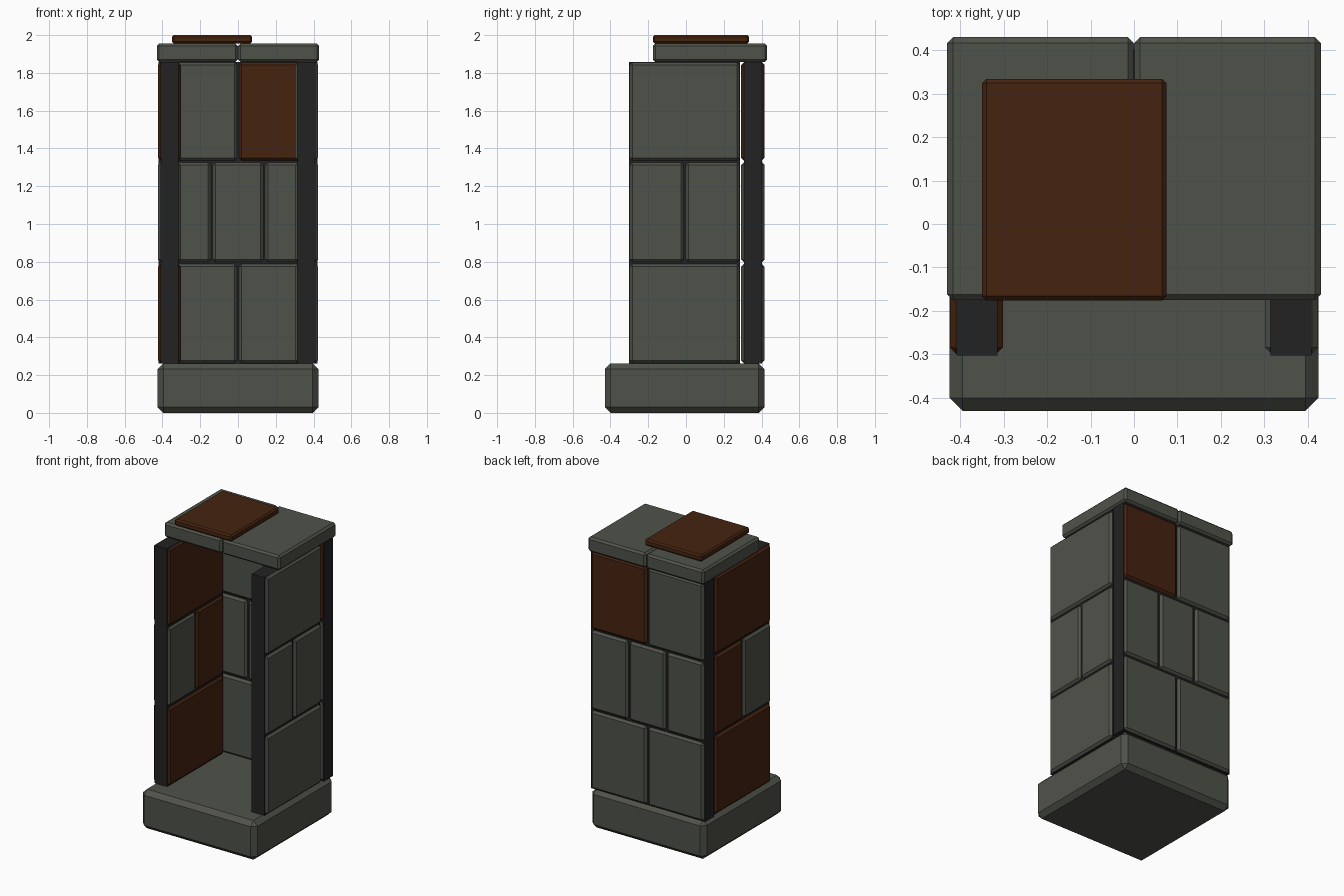
import bpy, bmesh
from mathutils import Vector

if "Cube" in bpy.data.objects:
    bpy.data.objects.remove(bpy.data.objects["Cube"])


def material(name, rgb):
    m = bpy.data.materials.new(name)
    m.diffuse_color = (*rgb, 1.0)
    m.use_nodes = True
    m.node_tree.nodes["Principled BSDF"].inputs["Base Color"].default_value = m.diffuse_color
    return m


STONE = material("grey stone", (0.078, 0.084, 0.068))
BROWN = material("brown stone", (0.060, 0.017, 0.005))
MORTAR = material("dark mortar", (0.016, 0.016, 0.016))


def block(name, lo, hi, mat, bevel=0.0):
    """Box between two corners with single-step chamfered edges."""
    lo, hi = Vector(lo), Vector(hi)
    bm = bmesh.new()
    bmesh.ops.create_cube(bm, size=1.0)
    for v in bm.verts:
        v.co = Vector([(lo[i] + hi[i]) / 2 + v.co[i] * (hi[i] - lo[i]) for i in range(3)])
    if bevel:
        bmesh.ops.bevel(bm, geom=bm.edges[:], offset=bevel, offset_type='OFFSET',
                        segments=1, profile=0.5, affect='EDGES')
    mesh = bpy.data.meshes.new(name)
    bm.to_mesh(mesh)
    bm.free()
    mesh.materials.append(mat)
    ob = bpy.data.objects.new(name, mesh)
    bpy.context.collection.objects.link(ob)
    return ob


# Wide plinth
block("base_slab", (-0.425, -0.43, 0), (0.425, 0.415, 0.262), STONE, 0.03)

ROWS = [(0.264, 0.788), (0.798, 1.326), (1.336, 1.856)]
GAP = 0.005


def courses(name, start, end, layout, corners):
    """Rows of stones along one wall; layout holds the colours of each row."""
    for r, colours in enumerate(layout):
        step = (end - start) / len(colours)
        for i, mat in enumerate(colours):
            a = start + i * step + (GAP if i else 0)
            b = start + (i + 1) * step - (GAP if i < len(colours) - 1 else 0)
            lo, hi = corners(a, b)
            block(f"{name}_stone_{r}_{i}", (*lo, ROWS[r][0]), (*hi, ROWS[r][1]), mat, 0.014)


# Back wall: mortar core and stones, listed left to right, bottom row first
block("back_wall_mortar", (-0.422, 0.308, 0.262), (0.422, 0.402, 1.857), MORTAR)
courses("back_wall", -0.417, 0.417,
        [(STONE, STONE), (STONE, STONE, STONE), (STONE, BROWN)],
        lambda a, b: ((a, 0.292), (b, 0.416)))

# Side walls: stones listed front to back, bottom row first
sides = {
    "left_wall": (-1, [(BROWN,), (STONE, BROWN), (BROWN,)]),
    "right_wall": (1, [(STONE,), (STONE, STONE), (STONE,)]),
}
for name, (s, layout) in sides.items():
    x0, x1 = sorted((s * 0.302, s * 0.424))
    m0, m1 = sorted((s * 0.314, s * 0.408))
    block(name + "_mortar", (m0, -0.303, 0.262), (m1, 0.287, 1.857), MORTAR)
    courses(name, -0.298, 0.284, layout,
            lambda a, b: ((x0, a), (x1, b)))

# Two cap slabs and the loose plate on top
block("cap_left", (-0.43, -0.175, 1.857), (-0.001, 0.43, 1.956), STONE, 0.013)
block("cap_right", (0.001, -0.175, 1.857), (0.43, 0.43, 1.956), STONE, 0.013)
block("top_plate", (-0.35, -0.176, 1.956), (0.075, 0.334, 2.0), BROWN, 0.01)
